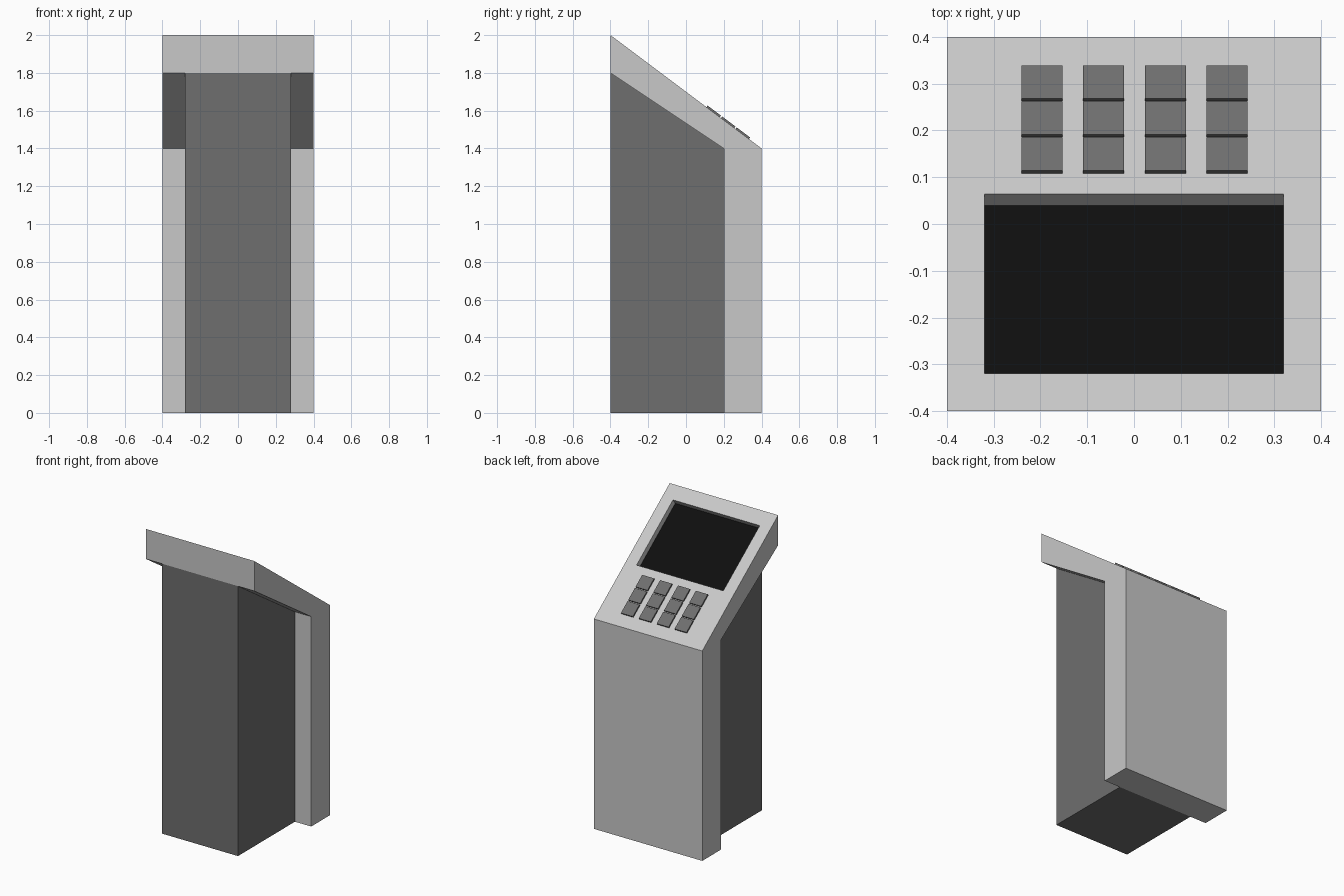
import bpy, bmesh
from mathutils import Vector, Matrix

if "Cube" in bpy.data.objects:
    bpy.data.objects.remove(bpy.data.objects["Cube"])


def material(name, value):
    m = bpy.data.materials.new(name)
    m.diffuse_color = (value, value, value, 1)
    m.use_nodes = True
    m.node_tree.nodes["Principled BSDF"].inputs["Base Color"].default_value = m.diffuse_color
    return m


light_grey = material("light_grey", 0.58)
dark_grey = material("dark_grey", 0.157)
screen_black = material("screen_black", 0.0044)

# Sloped top panel: origin at its high front edge, s runs down the slope
TOP = Vector((0, -0.4, 2.0))
DOWN = Vector((0, 0.8, -0.6))
NORMAL = Vector((0, 0.6, 0.8))


def on_slope(x, s, h=0):
    return TOP + Vector((x, 0, 0)) + DOWN * s + NORMAL * h


def make_object(name, bm, *mats):
    bmesh.ops.recalc_face_normals(bm, faces=bm.faces)
    mesh = bpy.data.meshes.new(name)
    bm.to_mesh(mesh)
    bm.free()
    for m in mats:
        mesh.materials.append(m)
    obj = bpy.data.objects.new(name, mesh)
    bpy.context.collection.objects.link(obj)
    return obj


def extruded_profile(points, half_width):
    """Side profile of (y, z) points, extruded along x."""
    bm = bmesh.new()
    face = bm.faces.new([bm.verts.new((-half_width, y, z)) for y, z in points])
    ext = bmesh.ops.extrude_face_region(bm, geom=[face])["geom"]
    verts = [g for g in ext if isinstance(g, bmesh.types.BMVert)]
    bmesh.ops.translate(bm, verts=verts, vec=(2 * half_width, 0, 0))
    bmesh.ops.recalc_face_normals(bm, faces=bm.faces)
    return bm


# Dark inner cabinet
make_object("cabinet", extruded_profile(
    [(-0.4, 0), (0.2, 0), (0.2, 1.4), (-0.4, 1.8)], 0.28), dark_grey)

# Light bent shell: back slab and sloped top, with a sunken screen
bm = extruded_profile([(-0.4, 2), (0.4, 1.4), (0.4, 0),
                       (0.2, 0), (0.2, 1.4), (-0.4, 1.8)], 0.4)
panel = max(bm.faces, key=lambda f: f.normal.dot(NORMAL))
bmesh.ops.inset_individual(bm, faces=[panel], thickness=0.08)
for v in panel.verts:
    v.co = on_slope(0.32 if v.co.x > 0 else -0.32, 0.1 if v.co.y < 0 else 0.58)
floor = bmesh.ops.extrude_discrete_faces(bm, faces=[panel])["faces"][0]
bmesh.ops.translate(bm, verts=floor.verts, vec=NORMAL * -0.04)
floor.material_index = 1
make_object("shell_with_screen", bm, light_grey, screen_black)

# Keypad: four columns by three rows of raised square keys
SIZE, HEIGHT, SUNK = 0.088, 0.01, 0.004
tilt = Matrix((Vector((1, 0, 0)), DOWN, NORMAL)).transposed().to_4x4()
for col in range(4):
    for row in range(3):
        bm = bmesh.new()
        centre = on_slope(0.001 + (col - 1.5) * 0.132,
                          0.6795 + row * 0.0965, (HEIGHT - SUNK) / 2)
        bmesh.ops.create_cube(bm, size=1, matrix=Matrix.Translation(centre) @ tilt
                              @ Matrix.Diagonal((SIZE, SIZE, HEIGHT + SUNK, 1)))
        make_object(f"key_{row + 1}_{col + 1}", bm, dark_grey)
